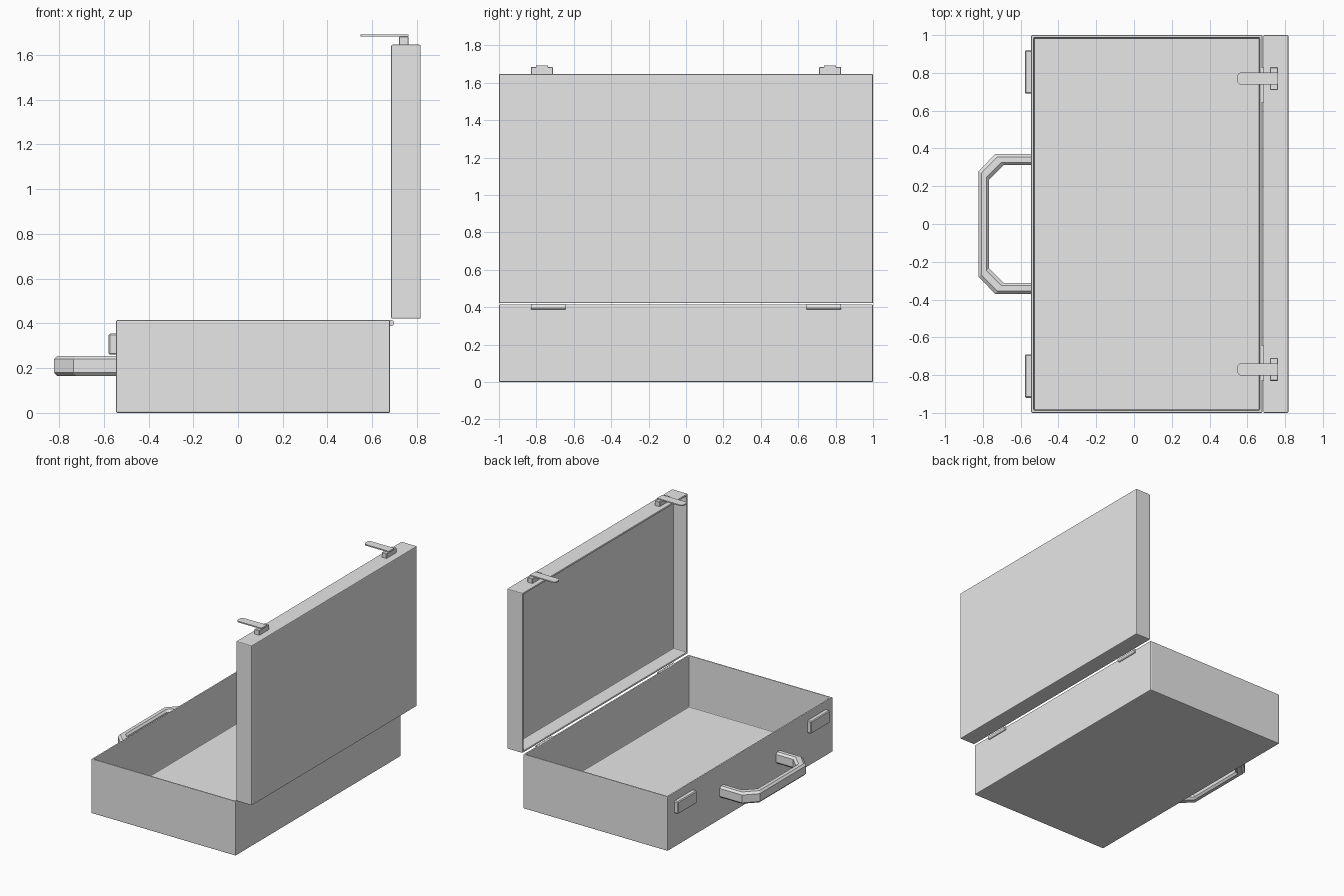
import bpy
import bmesh
from math import pi, radians
from mathutils import Matrix, Vector

old = bpy.data.objects.get("Cube")
if old:
    bpy.data.objects.remove(old, do_unlink=True)

GREY = (0.8, 0.8, 0.8, 1)
mat = bpy.data.materials.new("light grey")
mat.use_nodes = True
mat.diffuse_color = GREY
next(n for n in mat.node_tree.nodes if n.type == "BSDF_PRINCIPLED").inputs["Base Color"].default_value = GREY


def finish(name, bm, bevel=0, segments=1):
    """Turn a bmesh into an object, with softened edges if asked."""
    bmesh.ops.recalc_face_normals(bm, faces=bm.faces)
    mesh = bpy.data.meshes.new(name)
    bm.to_mesh(mesh)
    bm.free()
    mesh.materials.append(mat)
    obj = bpy.data.objects.new(name, mesh)
    bpy.context.collection.objects.link(obj)
    if bevel:
        mod = obj.modifiers.new("Bevel", "BEVEL")
        mod.width = bevel
        mod.segments = segments
        mod.limit_method = "ANGLE"
        mod.angle_limit = radians(40)
    return obj


def box(name, low, high, bevel=0):
    low, high = Vector(low), Vector(high)
    bm = bmesh.new()
    bmesh.ops.create_cube(bm, size=1)
    bmesh.ops.scale(bm, vec=high - low, verts=bm.verts)
    bmesh.ops.translate(bm, vec=(low + high) / 2, verts=bm.verts)
    return finish(name, bm, bevel)


def shell(name, depth, matrix, wall=0.022):
    """Open box whose mouth faces local +z."""
    bm = bmesh.new()
    bmesh.ops.create_cube(bm, size=1)
    bmesh.ops.scale(bm, vec=(1.225, 2, depth), verts=bm.verts)
    bmesh.ops.translate(bm, vec=(0, 0, depth / 2), verts=bm.verts)
    top = max(bm.faces, key=lambda f: f.calc_center_median().z)
    bmesh.ops.inset_region(bm, faces=[top], thickness=wall)
    out = bmesh.ops.extrude_discrete_faces(bm, faces=[top])
    bmesh.ops.translate(bm, vec=(0, 0, wall - depth), verts=out["faces"][0].verts)
    bmesh.ops.transform(bm, matrix=matrix, verts=bm.verts)
    return finish(name, bm, 0.006, 2)


# Case halves, the lid standing open
shell("case_base", 0.415, Matrix.Translation((0.0675, 0, 0)))
shell("case_lid", 0.132, Matrix.Translation((0.817, 0, 1.0335)) @ Matrix.Rotation(-pi / 2, 4, "Y"))

# Carrying handle: a chamfered section swept along a bracket-shaped path
bm = bmesh.new()
half_path = [(-0.54, 0.34, 0.34), (-0.713, 0.34, 0.34)]
outer = [(-0.54, 0.37), (-0.735, 0.37), (-0.822, 0.28)]
inner = [(-0.54, 0.312), (-0.69, 0.312), (-0.768, 0.235)]
outer += [(x, -y) for x, y in reversed(outer)]
inner += [(x, -y) for x, y in reversed(inner)]
section = [(0, 0.18), (0.25, 0.165), (0.75, 0.165), (1, 0.18),
           (1, 0.24), (0.75, 0.255), (0.25, 0.255), (0, 0.24)]
rings = []
for a, b in zip(outer, inner):
    a, b = Vector(a), Vector(b)
    rings.append([bm.verts.new((*a.lerp(b, t), z)) for t, z in section])
for r, s in zip(rings, rings[1:]):
    for i in range(len(r)):
        j = (i + 1) % len(r)
        bm.faces.new((r[i], r[j], s[j], s[i]))
for r in (rings[0], rings[-1]):
    bm.faces.new(r)
finish("carrying_handle", bm)

for side, label in ((1, "back"), (-1, "front")):
    y = side * 0.805
    # Catch plate on the base
    box(f"{label}_catch_plate", (-0.578, y - 0.115, 0.26), (-0.54, y + 0.115, 0.355), 0.006)

    # Latch block and its round-ended tongue on the lid
    y = side * 0.77
    box(f"{label}_latch_block", (0.72, y - 0.06, 1.64), (0.762, y + 0.06, 1.683), 0.003)
    bm = bmesh.new()
    bmesh.ops.create_cube(bm, size=1)
    bmesh.ops.scale(bm, vec=(0.215, 0.065, 0.009), verts=bm.verts)
    bmesh.ops.translate(bm, vec=(0.6545, y, 1.6865), verts=bm.verts)
    corners = [e for e in bm.edges if all(v.co.x < 0.6 for v in e.verts)
               and abs(e.verts[0].co.z - e.verts[1].co.z) > 0.005]
    bmesh.ops.bevel(bm, geom=corners, offset=0.022, segments=4, profile=0.5, affect="EDGES")
    finish(f"{label}_latch_tongue", bm)

    # Hinge barrel behind the base
    bm = bmesh.new()
    bmesh.ops.create_cone(bm, cap_ends=True, segments=16, radius1=0.014, radius2=0.014, depth=0.185,
                          matrix=Matrix.Translation((0.683, side * 0.737, 0.402)) @ Matrix.Rotation(pi / 2, 4, "X"))
    hinge = finish(f"{label}_hinge", bm)
    bpy.ops.object.select_all(action="DESELECT")
    hinge.select_set(True)
    bpy.context.view_layer.objects.active = hinge
    bpy.ops.object.shade_smooth_by_angle()
